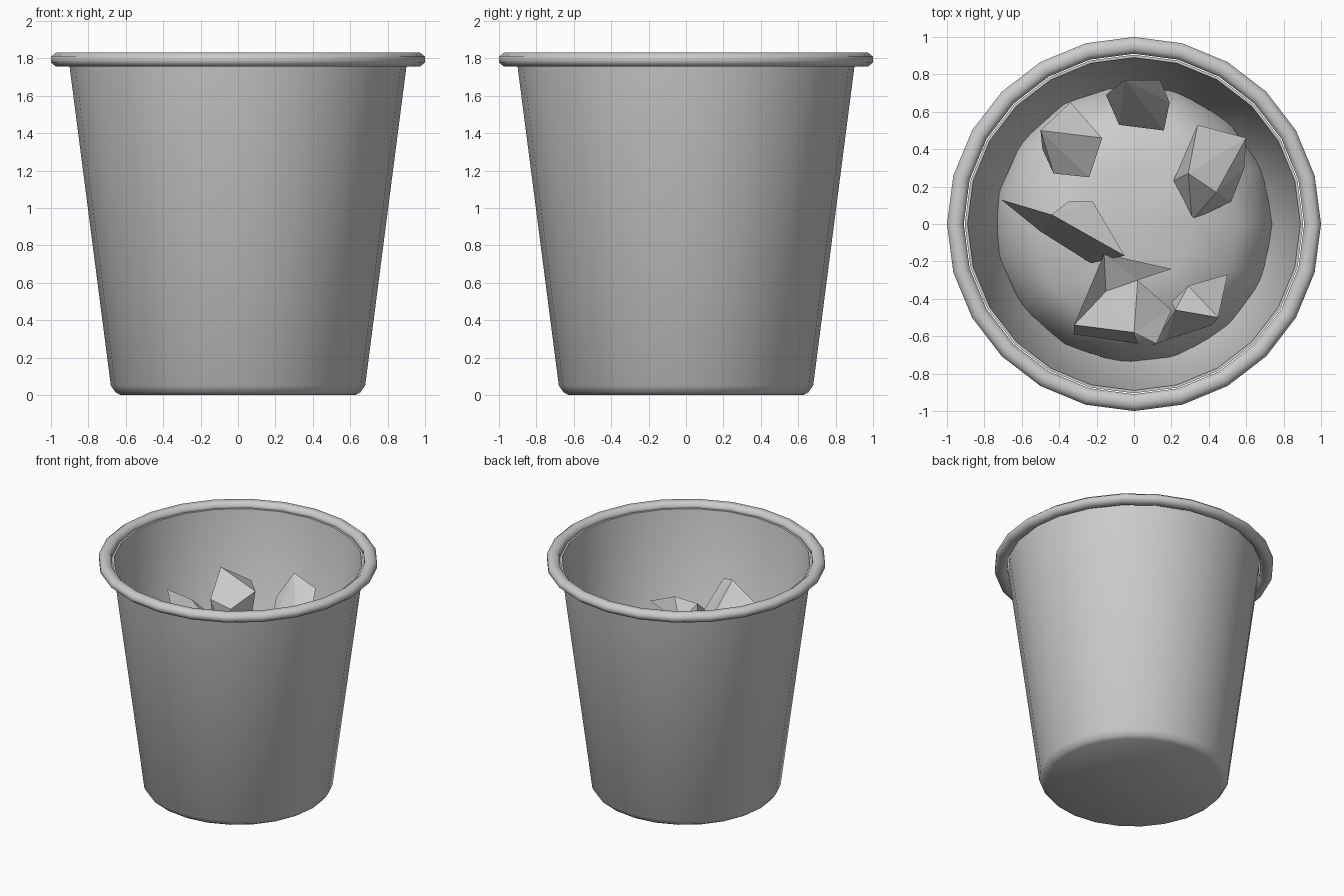
import bpy, bmesh, math, random
from math import sin, cos, pi

if "Cube" in bpy.data.objects:
    bpy.data.objects.remove(bpy.data.objects["Cube"])

random.seed(4)


def finish(name, bm, angle=None):
    bmesh.ops.recalc_face_normals(bm, faces=bm.faces[:])
    me = bpy.data.meshes.new(name)
    bm.to_mesh(me)
    bm.free()
    if angle:
        me.shade_smooth()
        me.set_sharp_from_angle(angle=math.radians(angle))
    ob = bpy.data.objects.new(name, me)
    bpy.context.collection.objects.link(ob)
    return ob


def lathe(name, profile, n, closed=False, jitter=0.0, angle=50):
    """Revolve (radius, z) points round z; radius 0 becomes a single pole."""
    bm = bmesh.new()
    rings = []
    for r, z in profile:
        if r == 0:
            rings.append([bm.verts.new((0, 0, z))] * n)
            continue
        ring = []
        for i in range(n):
            a = 2 * pi * i / n
            dz = random.uniform(-jitter, jitter)
            ring.append(bm.verts.new((r * cos(a), r * sin(a), z + dz)))
        rings.append(ring)
    pairs = list(zip(rings, rings[1:]))
    if closed:
        pairs.append((rings[-1], rings[0]))
    for lo, hi in pairs:
        for i in range(n):
            j = (i + 1) % n
            quad = list(dict.fromkeys((lo[i], lo[j], hi[j], hi[i])))
            bm.faces.new(quad)
    return finish(name, bm, angle)


def clump(name, points):
    """Faceted crumpled ball."""
    bm = bmesh.new()
    for p in points:
        bm.verts.new(p)
    bmesh.ops.convex_hull(bm, input=bm.verts[:])
    return finish(name, bm)


def sheet(name, points, faces):
    """Folded flat-faced scrap."""
    bm = bmesh.new()
    vs = [bm.verts.new(p) for p in points]
    for f in faces:
        bm.faces.new([vs[i] for i in f])
    return finish(name, bm)


# Bin shell with inner wall
lathe("bin_body", [(0, 0), (0.63, 0), (0.655, 0.015), (0.68, 0.05), (0.905, 1.79),
                   (0.89, 1.79), (0.66, 0.06), (0.62, 0.03), (0, 0.03)], 24)

# Rolled rim
k = 1 / cos(pi / 8)
lathe("rim", [(0.955 + 0.045 * k * cos(pi / 8 + i * pi / 4),
               1.793 + 0.037 * k * sin(pi / 8 + i * pi / 4)) for i in range(8)],
      24, closed=True, angle=60)

# Heap of waste filling the bin
lathe("waste_heap", [(0.745, 0.63), (0.70, 0.82), (0.56, 0.97), (0.32, 1.02), (0, 1.06)],
      15, jitter=0.03, angle=60)

# Crumpled paper balls
clump("paper_ball_left", [(-.5, .5, 1.42), (-.34, .65, 1.3), (-.17, .46, 1.33), (-.24, .25, 1.25),
                          (-.43, .27, 1.27), (-.49, .4, 1.0), (-.35, .6, .95), (-.2, .42, .98),
                          (-.3, .26, 1.0)])
clump("paper_ball_back", [(-.05, .77, 1.39), (.14, .77, 1.32), (.19, .65, 1.2), (-.15, .69, 1.2),
                          (-.08, .53, 1.05), (.16, .5, 1.05), (.1, .7, .88), (-.1, .7, .9)])
clump("paper_ball_right", [(.34, .53, 1.24), (.6, .46, 1.22), (.59, .3, 1.15), (.44, .17, 1.22),
                           (.29, .27, 1.25), (.21, .23, 1.02), (.31, .02, 1.02), (.52, .12, 1.0),
                           (.5, .4, .92)])

# Folded paper scraps
sheet("paper_scrap_left",
      [(-.71, .13, 1.33), (-.44, .05, 1.35), (-.05, -.17, 1.28), (-.23, -.21, 1.05),
       (-.5, -.04, 1.08), (-.35, .12, 1.25), (-.22, .12, 1.2)],
      [(0, 1, 4), (1, 2, 3, 4), (1, 5, 6), (1, 6, 2)])
sheet("paper_scrap_front",
      [(-.16, -.16, 1.2), (.2, -.24, 1.24), (.02, -.3, 1.16), (-.15, -.36, 1.1),
       (-.32, -.54, 1.25), (.0, -.58, 1.42), (-.32, -.59, 1.02), (.02, -.64, 1.0),
       (.2, -.46, 1.12), (.12, -.64, 1.38)],
      [(0, 1, 2), (0, 2, 3), (0, 3, 4), (3, 5, 4), (2, 5, 3),
       (4, 5, 7, 6), (2, 8, 5), (5, 8, 9)])
sheet("paper_scrap_right",
      [(.29, -.33, 1.1), (.5, -.27, 1.24), (.45, -.5, 1.2), (.22, -.46, 1.22),
       (.17, -.62, .95), (.42, -.54, .95), (.1, -.65, 1.0), (.2, -.42, 1.05)],
      [(0, 1, 2), (0, 2, 3), (3, 2, 5, 4), (3, 4, 6), (0, 3, 7)])
